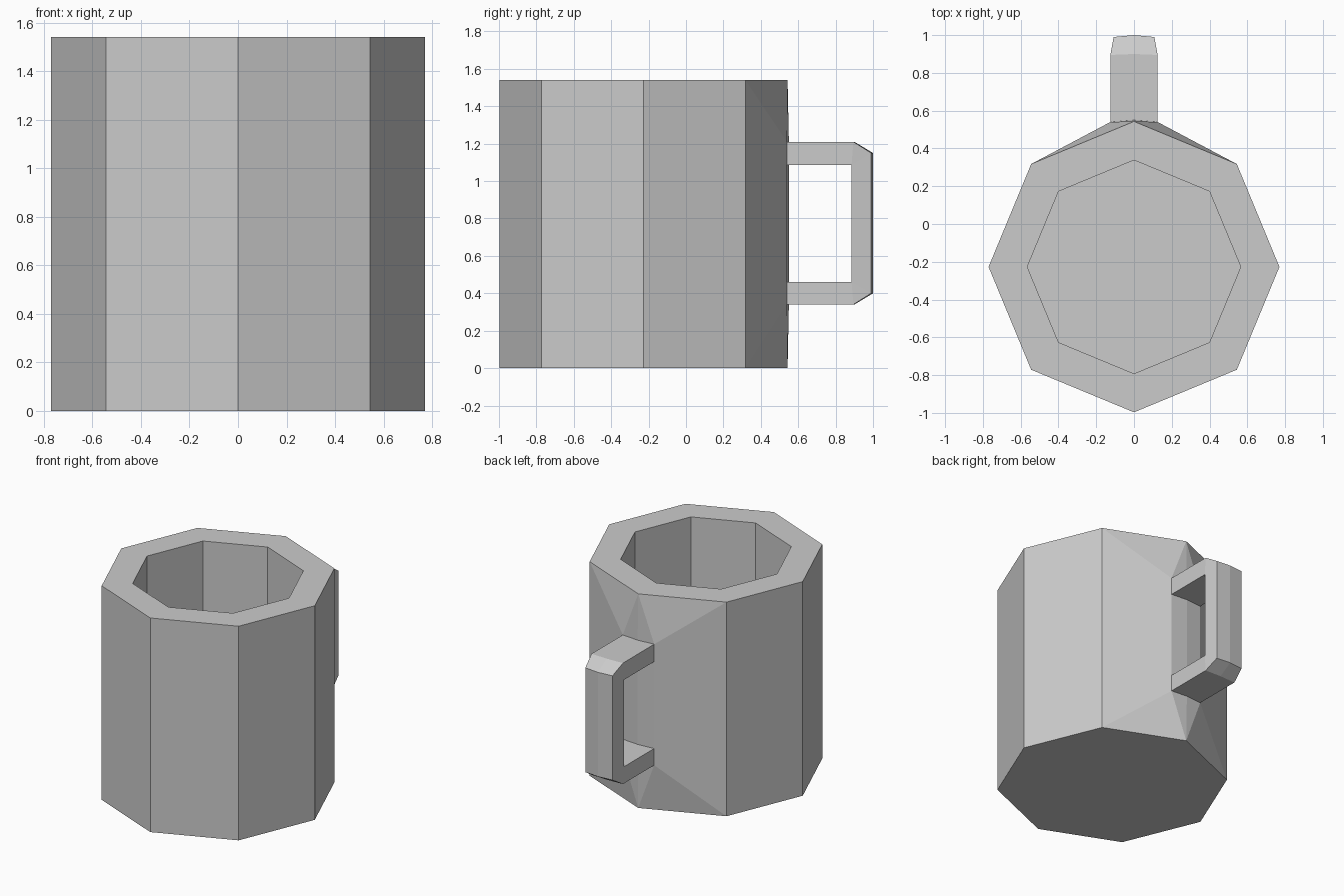
import bpy, bmesh
from math import sin, cos, pi

if "Cube" in bpy.data.objects:
    bpy.data.objects.remove(bpy.data.objects["Cube"])

H, CY = 1.54, -0.227          # mug height and axis position
Z_TOP, Z_LOW = 1.21, 0.34     # handle attachment heights


def finish(name, bm):
    bmesh.ops.remove_doubles(bm, verts=bm.verts, dist=0.0005)
    bmesh.ops.recalc_face_normals(bm, faces=bm.faces)
    mesh = bpy.data.meshes.new(name)
    bm.to_mesh(mesh)
    bm.free()
    obj = bpy.data.objects.new(name, mesh)
    bpy.context.collection.objects.link(obj)
    return obj


def face(bm, *points):
    bm.faces.new([bm.verts.new(p) for p in points])


def ring(r, z):
    # octagon starting at the back corner
    return [(r * sin(i * pi / 4), CY + r * cos(i * pi / 4), z) for i in range(8)]


# Mug body: outer wall, rim, cavity wall and floors
bm = bmesh.new()
rings = [ring(0.77, 0), ring(0.77, H), ring(0.565, H), ring(0.565, 0.2)]
for k in range(3):
    a, b = rings[k], rings[k + 1]
    for i in range(8):
        if k == 0 and i in (0, 7):
            continue              # back panels are shaped for the handle
        j = (i + 1) % 8
        face(bm, a[i], a[j], b[j], b[i])
face(bm, *rings[0])
face(bm, *rings[3])

# Back panels flaring out to the handle
D, T = rings[0][0], rings[1][0]
for side, i in ((1, 1), (-1, 7)):
    A, B = rings[0][i], rings[1][i]
    P, Q = (side * 0.125, 0.54, Z_TOP), (side * 0.125, 0.54, Z_LOW)
    C, E = (0, 0.55, Z_TOP), (0, 0.55, Z_LOW)
    for f in ((A, B, P, Q), (B, T, P), (A, Q, D), (T, C, P), (D, Q, E), (P, C, E, Q)):
        face(bm, *f)
finish("mug_body", bm)

# Handle: outer stations (y, z, half width, y at the middle) and inner corners
outer = [(0.54, Z_TOP, 0.125, 0.55), (0.895, Z_TOP, 0.125, 0.9),
         (0.99, 1.15, 0.108, 1.0), (0.99, 0.4, 0.108, 1.0),
         (0.895, Z_LOW, 0.125, 0.9), (0.54, Z_LOW, 0.125, 0.55)]
inner = [(0.54, 1.085), (0.885, 1.085), (0.885, 0.46), (0.54, 0.46)]
bm = bmesh.new()
for side in (1, -1):
    o = [(side * w, y, z) for y, z, w, m in outer]
    c = [(0, m, z) for y, z, w, m in outer]
    n = [(side * 0.125, y, z) for y, z in inner]
    for i in range(5):
        face(bm, o[i], o[i + 1], c[i + 1], c[i])
    for i in range(3):
        face(bm, n[i], n[i + 1], (0, *inner[i + 1]), (0, *inner[i]))
    for f in ((o[0], o[1], n[1], n[0]), (o[1], o[2], n[1]), (o[2], o[3], n[2], n[1]),
              (o[3], o[4], n[2]), (o[4], o[5], n[3], n[2])):
        face(bm, *f)
finish("handle", bm)
